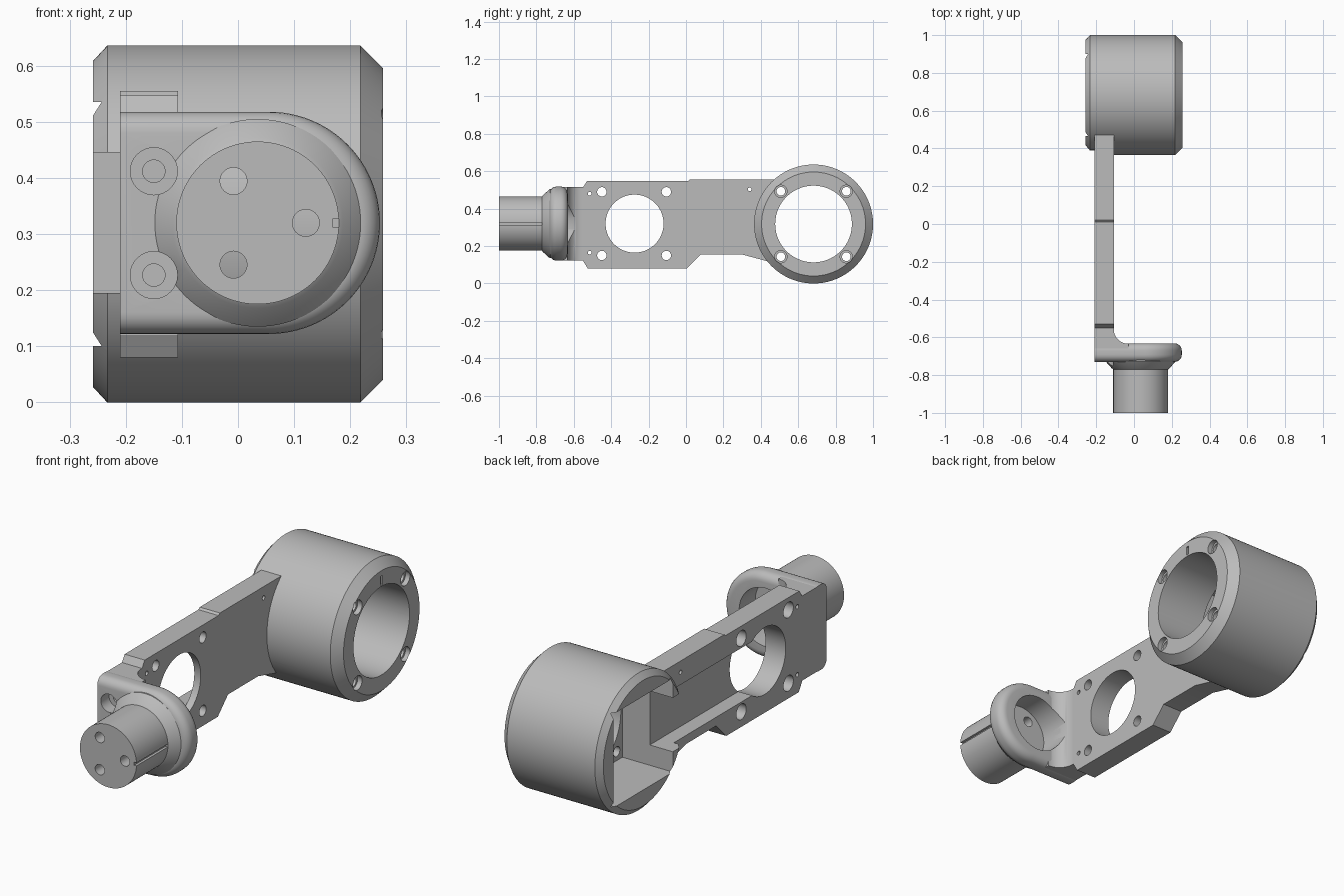
import bpy, bmesh
from math import cos, sin, pi

if "Cube" in bpy.data.objects:
    bpy.data.objects.remove(bpy.data.objects["Cube"])

metal = bpy.data.materials.new("plain_grey")
metal.use_nodes = True
GREY = (0.5, 0.5, 0.5, 1)
metal.diffuse_color = GREY
metal.node_tree.nodes["Principled BSDF"].inputs["Base Color"].default_value = GREY


def arc(a, b, r, start, end, n):
    """Points on a circular arc, angles in units of pi."""
    steps = [pi * (start + (end - start) * i / n) for i in range(n + 1)]
    return [(a + r * cos(t), b + r * sin(t)) for t in steps]


def stack(name, axis, sections, round_by=0, keep_sharp=None):
    """Solid made of outlines (height, points) stacked along an axis."""
    place = {"x": lambda a, b, h: (h, a, b),
             "y": lambda a, b, h: (a, h, b),
             "z": lambda a, b, h: (a, b, h)}[axis]
    bm = bmesh.new()
    rings = [[bm.verts.new(place(a, b, h)) for a, b in pts] for h, pts in sections]
    caps = [bm.faces.new(rings[0]), bm.faces.new(rings[-1])]
    for low, high in zip(rings, rings[1:]):
        for i in range(len(low)):
            bm.faces.new((low[i - 1], low[i], high[i], high[i - 1]))
    bmesh.ops.recalc_face_normals(bm, faces=bm.faces[:])
    if round_by:
        edges = [e for f in caps for e in f.edges
                 if not all(v.co.x < keep_sharp for v in e.verts)]
        bmesh.ops.bevel(bm, geom=edges, offset=round_by, segments=6,
                        profile=0.5, affect="EDGES", clamp_overlap=True)
    mesh = bpy.data.meshes.new(name)
    bm.to_mesh(mesh)
    bm.free()
    mesh.materials.append(metal)
    ob = bpy.data.objects.new(name, mesh)
    bpy.context.collection.objects.link(ob)
    return ob


def prism(name, axis, pts, lo, hi, **kw):
    return stack(name, axis, [(lo, pts), (hi, pts)], **kw)


def turned(name, axis, a, b, profile, n=96):
    return stack(name, axis, [(h, arc(a, b, r, 0, 2 - 2 / n, n - 1)) for h, r in profile])


def hole(axis, a, b, r, lo, hi, n=32):
    return turned("cutter", axis, a, b, [(lo, r), (hi, r)], n)


def block(axis, a0, a1, b0, b1, lo, hi):
    return prism("cutter", axis, [(a0, b0), (a1, b0), (a1, b1), (a0, b1)], lo, hi)


def cut(ob, cutters):
    """Subtract cutters, remove them, and shade the part."""
    bpy.ops.object.select_all(action="DESELECT")
    bpy.context.view_layer.objects.active = ob
    ob.select_set(True)
    for c in cutters:
        c.hide_render = True
        mod = ob.modifiers.new("cut", "BOOLEAN")
        mod.operation, mod.solver, mod.object = "DIFFERENCE", "EXACT", c
        bpy.ops.object.modifier_apply(modifier=mod.name)
        bpy.data.objects.remove(c)
    bpy.ops.object.shade_smooth_by_angle(angle=pi / 6)


# Shared positions
DY, DZ, DR = 0.682, 0.318, 0.318      # drum axis and radius
TX, MID = 0.035, 0.32                 # tube axis
HALF = 0.217                          # half side of the square motor pocket


def pocket():
    return block("x", DY - HALF, DY + HALF, DZ - HALF, DZ + HALF, -0.4, 0)


def channel():
    return block("x", -0.27, 0.5, 0.195, 0.445, -0.4, -0.14)


# Drum housing with bore, square pocket, bolt holes and index slot
drum = turned("drum_housing", "x", DY, DZ,
              [(-0.258, 0.291), (-0.233, DR), (0.218, DR), (0.258, 0.278)], 128)
cuts = [hole("x", DY, DZ, 0.205, -0.4, 0.4, 96), pocket(), channel(),
        block("x", DY - 0.006, DY + 0.006, 0.53, 0.572, 0.25, 0.3)]
for sy in (-1, 1):
    for sz in (-1, 1):
        y, z = DY + sy * 0.175, DZ + sz * 0.175
        cuts += [hole("x", y, z, 0.023, -0.1, 0.4), hole("x", y, z, 0.033, 0.235, 0.4)]
cut(drum, cuts)

# Flat arm with cable channel, large opening and screw holes
arm = prism("arm_plate", "x",
            [(-0.55, 0.12), (-0.525, 0.08), (0.005, 0.08), (0.08, 0.155), (0.3, 0.155),
             (0.45, 0.115), (0.5, 0.115), (0.5, 0.555), (0.02, 0.555), (0.01, 0.547),
             (-0.53, 0.547), (-0.55, 0.515)], -0.21, -0.107)
cuts = [channel(), pocket(), hole("x", -0.275, MID, 0.155, -0.4, 0, 96)]
for y in (-0.45, -0.105):
    for z in (0.15, 0.49):
        cuts += [hole("x", y, z, 0.025, -0.4, 0), hole("x", y, z, 0.036, -0.4, -0.16)]
cuts += [hole("x", y, z, 0.01, -0.4, 0, 16)
         for y, z in ((-0.515, 0.165), (-0.515, 0.48), (0.34, 0.503))]
cut(arm, cuts)


def recess():
    return hole("y", TX, MID, 0.135, -0.75, -0.4, 96)


def flange_screws():
    out = []
    for z in (0.227, 0.412):
        out += [hole("y", -0.15, z, 0.042, -0.9, -0.67), hole("y", -0.15, z, 0.02, -0.9, -0.6)]
    return out


# Rounded flange across the arm end
outline = [(-0.21, 0.122)] + arc(0.055, MID, 0.198, -0.5, 0.5, 48) + [(-0.21, 0.518)]
flange = prism("end_flange", "y", outline, -0.73, -0.632, round_by=0.038, keep_sharp=-0.2)
cut(flange, [recess()] + flange_screws())

# Filleted corner joining flange and arm
corner = [(-0.21, -0.69), (-0.03, -0.69)] + arc(-0.03, -0.557, 0.077, 1.5, 1, 12) \
    + [(-0.107, -0.55), (-0.21, -0.55)]
elbow = prism("elbow", "z", corner, 0.124, 0.516)
cut(elbow, [recess()] + flange_screws())

# Tube with collar, three through holes and a keyway
tube = turned("end_tube", "y", TX, MID,
              [(-1, 0.145), (-0.77, 0.145), (-0.765, 0.152), (-0.728, 0.185), (-0.69, 0.185)])
cuts = [recess(), block("y", 0.168, 0.3, 0.313, 0.327, -1.1, -0.77)] + flange_screws()
for i in range(3):
    (a, b), = arc(TX, MID, 0.086, i * 2 / 3, 0, 1)[:1]
    cuts.append(hole("y", a, b, 0.024, -1.1, -0.6))
cut(tube, cuts)
